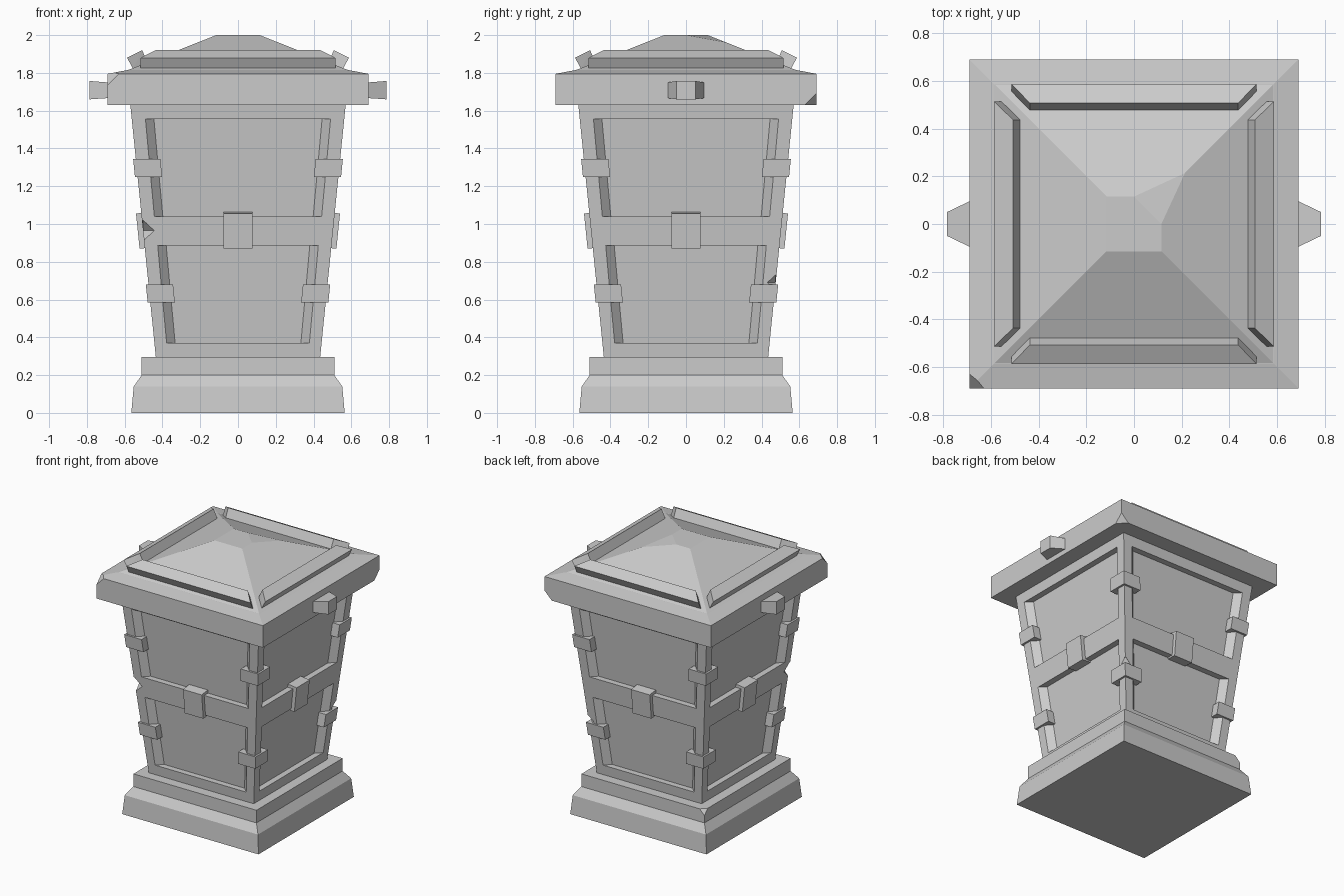
import bpy, bmesh, math
from mathutils import Vector, Matrix

if "Cube" in bpy.data.objects:
    bpy.data.objects.remove(bpy.data.objects["Cube"])


def finish(name, bm):
    bmesh.ops.recalc_face_normals(bm, faces=bm.faces[:])
    me = bpy.data.meshes.new(name)
    bm.to_mesh(me)
    bm.free()
    ob = bpy.data.objects.new(name, me)
    bpy.context.scene.collection.objects.link(ob)
    return ob


def square_loft(name, profile, chips=()):
    """Stack square rings (half width, z); chips are (normal, offset) corner cuts."""
    bm = bmesh.new()
    rings = [[bm.verts.new((sx * h, sy * h, z)) for sx, sy in ((-1, -1), (1, -1), (1, 1), (-1, 1))]
             for h, z in profile]
    for a, b in zip(rings, rings[1:]):
        for i in range(4):
            j = (i + 1) % 4
            bm.faces.new((a[i], a[j], b[j], b[i]))
    bm.faces.new(rings[0][::-1])
    bm.faces.new(rings[-1])
    for n, d in chips:
        n = Vector(n)
        res = bmesh.ops.bisect_plane(bm, geom=bm.verts[:] + bm.edges[:] + bm.faces[:],
                                     plane_co=n * (d / n.length_squared), plane_no=n, clear_outer=True)
        cut = [e for e in res['geom_cut'] if isinstance(e, bmesh.types.BMEdge)]
        bmesh.ops.holes_fill(bm, edges=cut, sides=0)
    return finish(name, bm)


def hull(name, pts, turn=0):
    """Convex block from its corners, turned about z by quarter turns."""
    bm = bmesh.new()
    rot = Matrix.Rotation(turn * math.pi / 2, 4, 'Z')
    for p in pts:
        bm.verts.new(rot @ Vector(p))
    bmesh.ops.convex_hull(bm, input=bm.verts[:])
    bmesh.ops.dissolve_limit(bm, angle_limit=0.01, verts=bm.verts[:], edges=bm.edges[:])
    return finish(name, bm)


def half(z):
    """Half width of the tapered body at height z."""
    return 0.435 + (z - 0.295) * 0.135 / 1.335


# base and body
square_loft("base", [(0.565, 0), (0.552, 0.14), (0.51, 0.2), (0.51, 0.295)], [((-1, 1, 1), 1.275)])
body = square_loft("body", [(half(0.27), 0.27), (half(1.64), 1.64)])

# recessed panels, two on each side
cutters = []
for turn in range(4):
    for z0, x0, z1, x1 in ((0.37, 0.378, 0.885, 0.425), (1.04, 0.443, 1.555, 0.49)):
        pts = [(s * (x - d), d - half(z), z)
               for s in (-1, 1) for z, x in ((z0, x0), (z1, x1)) for d in (-0.045, 0.045)]
        cutters.append(hull("panel_cutter", pts, turn))

# chipped body edges
for sx, sy, z, r in ((-1, -1, 0.965, 0.06), (1, 1, 0.69, 0.045)):
    c = Vector((sx * half(z), sy * half(z), z))
    pts = [c + Vector(v) * r for v in ((1, 0, 0), (-1, 0, 0), (0, 1, 0), (0, -1, 0), (0, 0, 1), (0, 0, -1))]
    cutters.append(hull("chip_cutter", pts))

for c in cutters:
    m = body.modifiers.new("cut", 'BOOLEAN')
    m.operation, m.solver, m.object = 'DIFFERENCE', 'EXACT', c
    c.hide_render = True
    c.hide_set(True)

# corner brackets and middle clasps
for turn in range(4):
    for z0, z1 in ((0.585, 0.68), (1.25, 1.345)):
        pts = [(half(z) + a, -half(z) - b, z) for z in (z0, z1)
               for a in (0.014, -0.13) for b in (0.014, -0.13)]
        hull("corner_bracket", pts, turn)
    pts = [(s * 0.077, -half(z) - d, z + dz) for s in (-1, 1)
           for z, d, dz in ((0.87, 0.028, 0), (0.87, -0.06, 0.006), (1.055, 0.028, 0), (1.055, -0.06, 0.012))]
    hull("clasp", pts, turn)

# lid slab and domed top with broken corners
square_loft("lid_slab", [(0.69, 1.63), (0.69, 1.795), (0.585, 1.815)],
            [((-1, -1, 1), 3.115), ((1, 1, -1), -0.31)])
square_loft("lid_top", [(0.585, 1.814), (0.115, 2.0)], [((1, 1, 8), 16.115)])

# tilted rails around the lid
for turn in range(4):
    pts = [(s * w, -d, z) for s in (-1, 1) for d, z, w in
           ((0.555, 1.82, 0.515), (0.587, 1.88, 0.515), (0.508, 1.92, 0.437), (0.477, 1.855, 0.437))]
    hull("lid_rail", pts, turn)

# side handles
for turn in (1, 3):
    pts = [(s * w, -d, z) for s in (-1, 1) for d, w, z in
           ((0.67, 0.105, 1.668), (0.67, 0.105, 1.748), (0.785, 0.05, 1.66), (0.785, 0.05, 1.757))]
    hull("handle", pts, turn)
